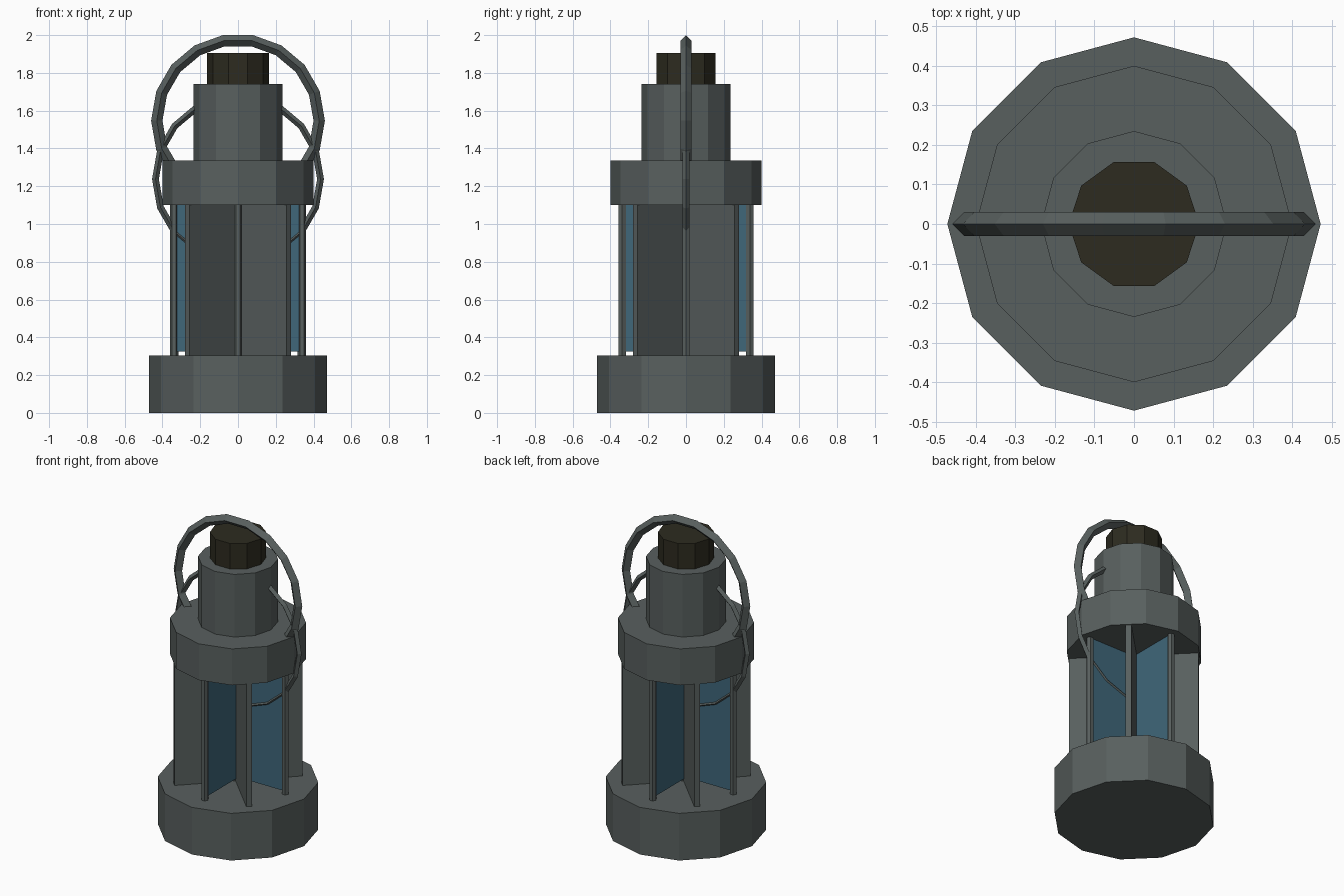
import bpy, bmesh, math

if "Cube" in bpy.data.objects:
    bpy.data.objects.remove(bpy.data.objects["Cube"])


def material(name, rgb):
    m = bpy.data.materials.new(name)
    m.diffuse_color = (*rgb, 1.0)
    m.use_nodes = True
    m.node_tree.nodes["Principled BSDF"].inputs["Base Color"].default_value = m.diffuse_color
    return m


METAL = material("grey_metal", (0.098, 0.116, 0.113))
GLASS = material("blue_glass", (0.050, 0.135, 0.195))
DARK = material("dark_brown", (0.026, 0.024, 0.014))


def prism(name, r, z0, z1, sides, mat, x=0, y=0):
    """Upright prism with its first corner on +x."""
    bm = bmesh.new()
    ring = [(x + r * math.cos(2 * math.pi * i / sides),
             y + r * math.sin(2 * math.pi * i / sides)) for i in range(sides)]
    low = [bm.verts.new((*p, z0)) for p in ring]
    high = [bm.verts.new((*p, z1)) for p in ring]
    bm.faces.new(low[::-1])
    bm.faces.new(high)
    for i in range(sides):
        j = (i + 1) % sides
        bm.faces.new((low[i], low[j], high[j], high[i]))
    mesh = bpy.data.meshes.new(name)
    bm.to_mesh(mesh)
    bm.free()
    mesh.materials.append(mat)
    ob = bpy.data.objects.new(name, mesh)
    bpy.context.collection.objects.link(ob)
    return ob


def plate(name, length, thick, z0, z1, angle, mat):
    """Upright plate through the centre axis."""
    bpy.ops.mesh.primitive_cube_add(size=1, location=(0, 0, (z0 + z1) / 2),
                                    rotation=(0, 0, angle))
    ob = bpy.context.object
    ob.name = name
    ob.scale = (length, thick, z1 - z0)
    ob.data.materials.append(mat)


def hoop(name, major, minor, z):
    """Ring standing in the x-z plane with a diamond cross-section."""
    bpy.ops.mesh.primitive_torus_add(major_radius=major, minor_radius=minor,
                                     major_segments=18, minor_segments=4,
                                     location=(0, 0, z),
                                     rotation=(math.pi / 2, 0, 0))
    ob = bpy.context.object
    ob.name = name
    ob.data.materials.append(METAL)


# Stacked body
prism("base", 0.472, 0.0, 0.305, 12, METAL)
prism("upper_collar", 0.40, 1.10, 1.335, 12, METAL)
prism("chimney", 0.235, 1.335, 1.74, 12, METAL)
prism("chimney_cap", 0.165, 1.74, 1.905, 10, DARK)

# Diagonal metal fins and crossing glass panes
for i in range(2):
    plate(f"fin_{i}", 0.76, 0.035, 0.305, 1.10, math.radians(45 + 90 * i), METAL)
    plate(f"glass_pane_{i}", 0.66, 0.02, 0.325, 1.10, math.radians(90 * i), GLASS)

# Rods at the pane ends
for i in range(4):
    a = math.radians(90 * i)
    prism(f"rod_{i}", 0.022, 0.305, 1.10, 6, METAL,
          0.338 * math.cos(a), 0.338 * math.sin(a))

# Carrying handle and thinner lower hoop
hoop("handle", 0.43, 0.03, 1.547)
hoop("lower_hoop", 0.437, 0.018, 1.238)
